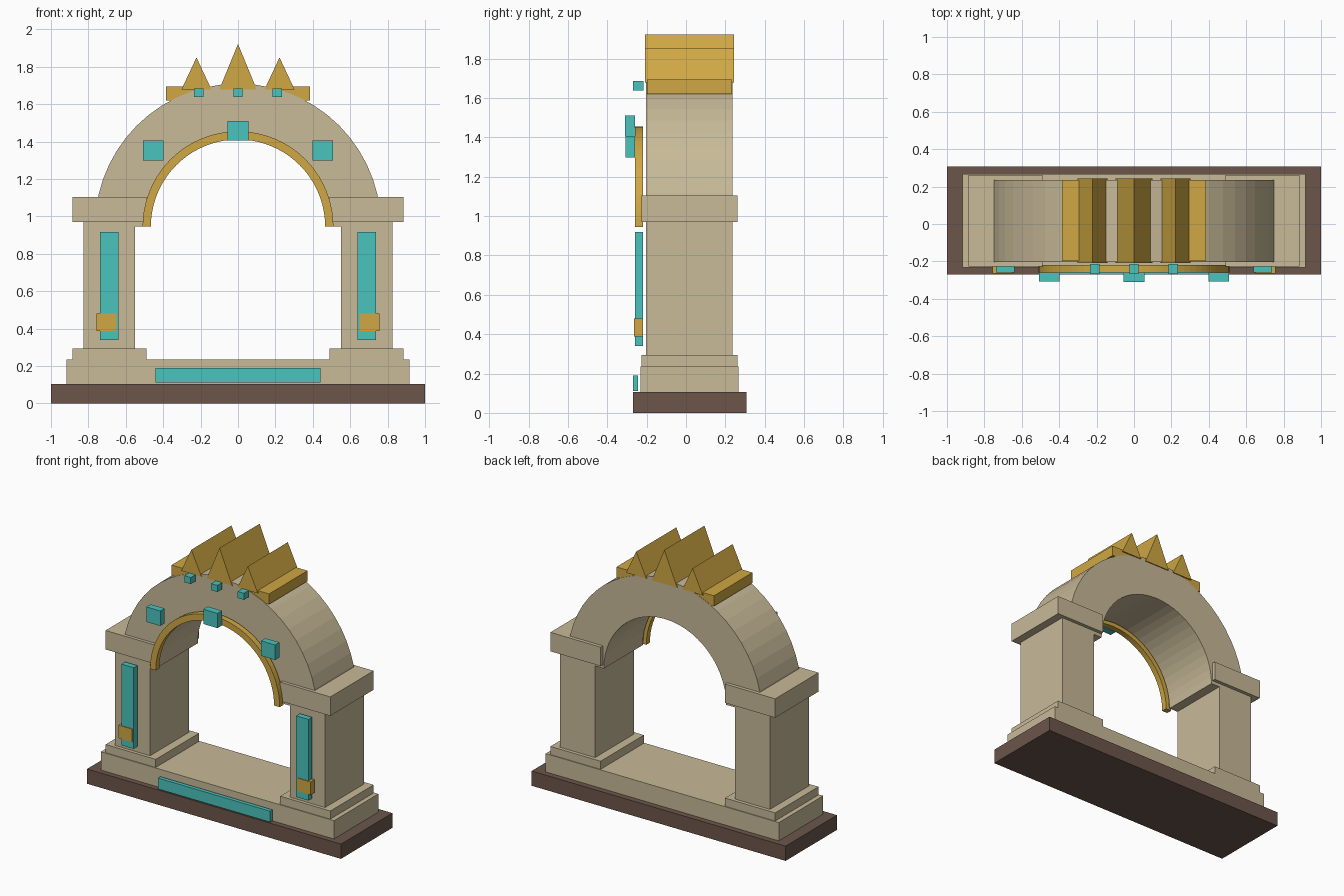
import bpy, bmesh, math

if "Cube" in bpy.data.objects:
    bpy.data.objects.remove(bpy.data.objects["Cube"])


def material(name, r, g, b):
    lin = [((c / 255 + 0.055) / 1.055) ** 2.4 for c in (r, g, b)]
    m = bpy.data.materials.new(name)
    m.diffuse_color = (*lin, 1)
    m.use_nodes = True
    m.node_tree.nodes["Principled BSDF"].inputs["Base Color"].default_value = m.diffuse_color
    return m


STONE = material("sandstone", 200, 186, 152)
GOLD = material("gold", 208, 168, 68)
TEAL = material("teal", 75, 195, 190)
BROWN = material("dark_brown", 108, 86, 75)


def prism(name, outline, y0, y1, mat):
    """Extrude an x-z outline from y0 to y1."""
    bm = bmesh.new()
    face = bm.faces.new([bm.verts.new((x, y0, z)) for x, z in outline])
    ext = bmesh.ops.extrude_face_region(bm, geom=[face])["geom"]
    for v in ext:
        if isinstance(v, bmesh.types.BMVert):
            v.co.y = y1
    bmesh.ops.recalc_face_normals(bm, faces=bm.faces)
    me = bpy.data.meshes.new(name)
    bm.to_mesh(me)
    bm.free()
    me.materials.append(mat)
    ob = bpy.data.objects.new(name, me)
    bpy.context.collection.objects.link(ob)
    return ob


def box(name, x0, x1, y0, y1, z0, z1, mat):
    return prism(name, [(x0, z0), (x1, z0), (x1, z1), (x0, z1)], y0, y1, mat)


def pair(name, x0, x1, *rest):
    box(name + "_right", x0, x1, *rest)
    box(name + "_left", -x1, -x0, *rest)


def arch(name, r_in, r_out, n, y0, y1, mat):
    """Half ring around the springing line at z = 0.945."""
    ang = [math.pi * i / n for i in range(n + 1)]
    ring = [(r_out * math.cos(a), 0.945 + r_out * math.sin(a)) for a in ang]
    ring += [(r_in * math.cos(a), 0.945 + r_in * math.sin(a)) for a in reversed(ang)]
    return prism(name, ring, y0, y1, mat)


# Base and plinth
box("ground_slab", -1, 1, -0.27, 0.308, 0, 0.105, BROWN)
box("plinth", -0.918, 0.918, -0.232, 0.267, 0.105, 0.235, STONE)
box("plinth_strip", -0.442, 0.442, -0.27, -0.243, 0.112, 0.19, TEAL)

# Pillars with feet, capitals and ornaments
pair("pillar_foot", 0.49, 0.885, -0.226, 0.261, 0.235, 0.293, STONE)
pair("pillar", 0.551, 0.827, -0.202, 0.236, 0.293, 0.97, STONE)
pair("capital", 0.49, 0.885, -0.226, 0.261, 0.97, 1.105, STONE)
pair("pillar_panel", 0.64, 0.737, -0.259, -0.218, 0.34, 0.918, TEAL)
pair("pillar_badge", 0.65, 0.757, -0.264, -0.218, 0.387, 0.48, GOLD)

# Arch and its gold trim
arch("arch", 0.482, 0.765, 28, -0.203, 0.236, STONE)
arch("arch_trim", 0.466, 0.51, 40, -0.26, -0.219, GOLD)

# Teal blocks on the arch
box("keystone_gem", -0.056, 0.056, -0.31, -0.26, 1.405, 1.51, TEAL)
pair("arch_gem", 0.397, 0.507, -0.307, -0.259, 1.298, 1.405, TEAL)
for i, x in enumerate((-0.21, 0, 0.21)):
    box(f"crown_gem_{i}", x - 0.025, x + 0.025, -0.268, -0.215, 1.638, 1.685, TEAL)

# Crown band and ridged spikes
box("crown_band", -0.384, 0.384, -0.199, 0.234, 1.62, 1.694, GOLD)
for i, (x, w, top) in enumerate(((-0.222, 0.08, 1.85), (0, 0.1, 1.922), (0.222, 0.08, 1.85))):
    prism(f"crown_spike_{i}", [(x - w, 1.679), (x + w, 1.679), (x, top)], -0.208, 0.243, GOLD)
